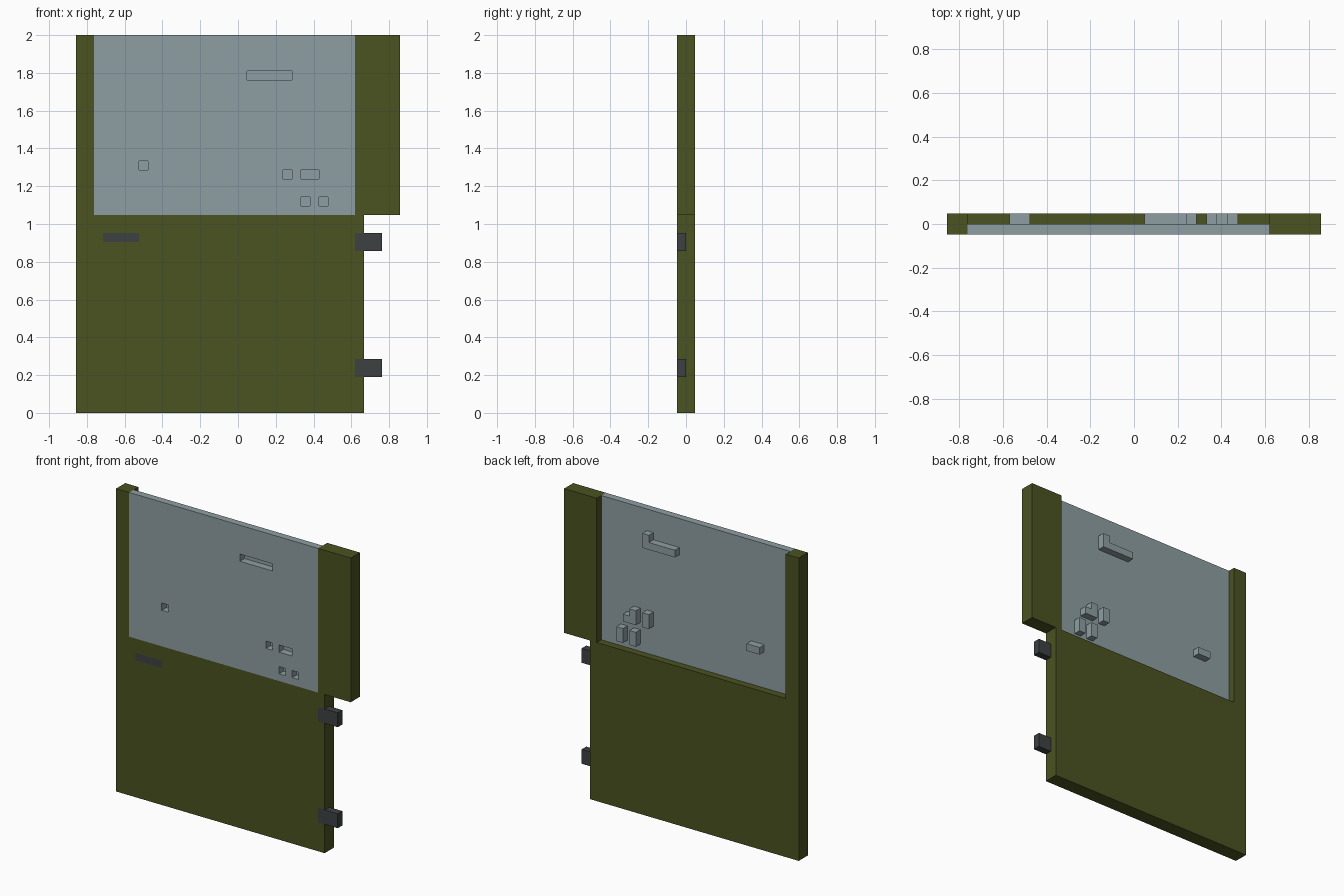
import bpy, bmesh
from itertools import product
from mathutils import Vector

cube = bpy.data.objects.get("Cube")
if cube:
    bpy.data.objects.remove(cube, do_unlink=True)

UNIT = 2 / 42                       # block size: door is 36 x 2 x 42 blocks
ORIGIN = Vector((-18, -1, 0))
FRONT, BACK, FULL = (0, 1), (1, 2), (0, 2)


def material(name, color):
    m = bpy.data.materials.new(name)
    m.use_nodes = True
    m.diffuse_color = (*color, 1)
    m.node_tree.nodes["Principled BSDF"].inputs["Base Color"].default_value = (*color, 1)
    return m


def cells(x, y, z):
    """All block positions inside a box given by ranges."""
    return set(product(range(*x), range(*y), range(*z)))


def build(name, blocks, mat):
    """Skin a set of blocks with outer faces only, then merge flat areas."""
    bm = bmesh.new()
    for block in blocks:
        for axis, side in product(range(3), (0, 1)):
            step = Vector((0, 0, 0))
            step[axis] = 2 * side - 1
            if tuple(int(c) for c in Vector(block) + step) in blocks:
                continue
            u, v = Vector((0, 0, 0)), Vector((0, 0, 0))
            u[(axis + 1) % 3] = v[(axis + 2) % 3] = 1
            base = Vector(block) + ORIGIN
            base[axis] += side
            loop = [base, base + u, base + u + v, base + v]
            if not side:
                loop.reverse()
            bm.faces.new([bm.verts.new(p * UNIT) for p in loop])
    bmesh.ops.remove_doubles(bm, verts=bm.verts, dist=UNIT / 100)
    bmesh.ops.dissolve_limit(bm, angle_limit=0.02, verts=bm.verts, edges=bm.edges)
    mesh = bpy.data.meshes.new(name)
    bm.to_mesh(mesh)
    bm.free()
    mesh.materials.append(mat)
    obj = bpy.data.objects.new(name, mesh)
    bpy.context.collection.objects.link(obj)


green = material("olive green", (0.069, 0.084, 0.015))
glass = material("grey blue glass", (0.275, 0.345, 0.365))
dark = material("dark metal", (0.047, 0.052, 0.055))

# Handle and hinges, flush with the front
handle = cells((3, 7), FRONT, (19, 20))
lower_hinge = cells((31, 34), FRONT, (4, 6))
upper_hinge = cells((31, 34), FRONT, (18, 20))
build("handle", handle, dark)
build("lower_hinge", lower_hinge, dark)
build("upper_hinge", upper_hinge, dark)

# Door panel with window posts
door = cells((0, 32), FULL, (0, 22))
door |= cells((0, 2), FULL, (22, 42)) | cells((31, 36), FULL, (22, 42))
build("door_panel", door - handle - lower_hinge - upper_hinge, green)

# Window pane: front pockets pushed through to blocks on the back
pane = cells((2, 31), FRONT, (22, 42))
pockets = [((19, 24), (37, 38)), ((7, 8), (27, 28)), ((23, 24), (26, 27)),
           ((25, 27), (26, 27)), ((25, 26), (23, 24)), ((27, 28), (23, 24))]
bumps = [((19, 24), (37, 38)), ((23, 24), (38, 39)), ((6, 8), (27, 28)),
         ((23, 24), (26, 28)), ((25, 26), (26, 28)), ((26, 27), (26, 27)),
         ((25, 26), (23, 25)), ((27, 28), (23, 25))]
for x, z in pockets:
    pane -= cells(x, FRONT, z)
for x, z in bumps:
    pane |= cells(x, BACK, z)
build("window_pane", pane, glass)
